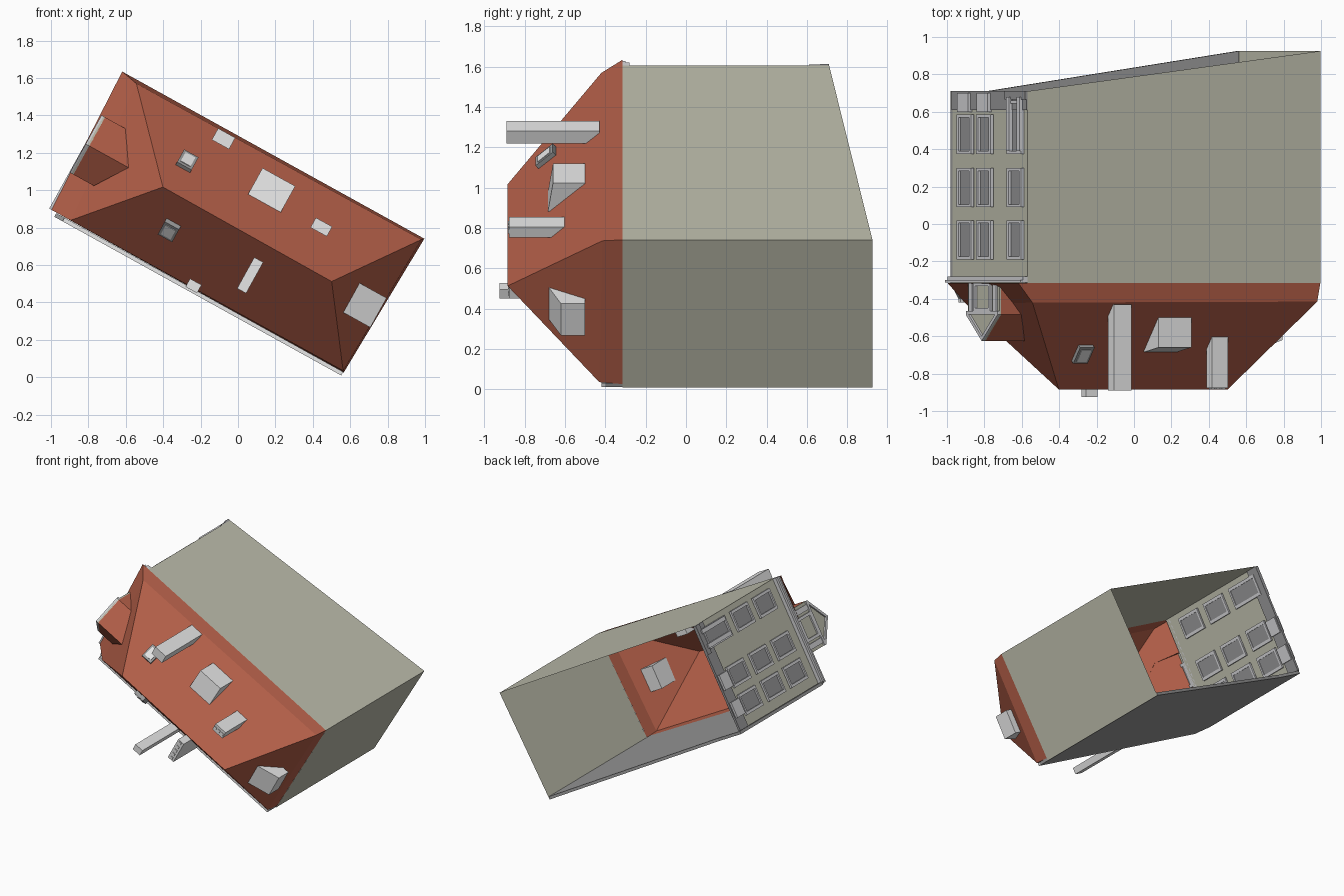
import bpy, bmesh, math
from mathutils import Matrix, Vector

if "Cube" in bpy.data.objects:
    bpy.data.objects.remove(bpy.data.objects["Cube"])

# Local frame: u = along the house, v = across it, h = height.
# The whole house lies on its back (h = -y) and is turned in the x-z plane.
M = Matrix(((.875, .484, 0, -.97), (0, 0, -1, 0), (-.484, .875, 0, .88), (0, 0, 0, 1)))


def material(name, rgb):
    m = bpy.data.materials.new(name)
    m.diffuse_color = (*rgb, 1)
    m.use_nodes = True
    m.node_tree.nodes["Principled BSDF"].inputs["Base Color"].default_value = m.diffuse_color
    return m


RED = material("roof_red", (.455, .115, .066))
WALL = material("olive_wall", (.51, .51, .415))
GREY = material("light_grey", (.80, .80, .80))
FRAME = material("frame_grey", (.66, .66, .68))
PANE = material("pane_grey", (.30, .30, .31))
STONE = material("party_wall_grey", (.33, .33, .33))


def mesh(name, verts, faces, mat):
    bm = bmesh.new()
    vs = [bm.verts.new(M @ Vector(v)) for v in verts]
    for f in faces:
        bm.faces.new([vs[i] for i in f])
    bmesh.ops.recalc_face_normals(bm, faces=bm.faces)
    me = bpy.data.meshes.new(name)
    bm.to_mesh(me)
    bm.free()
    me.materials.append(mat)
    ob = bpy.data.objects.new(name, me)
    bpy.context.collection.objects.link(ob)
    return ob


BOX = [(0, 2, 3, 1), (4, 5, 7, 6), (0, 1, 5, 4), (2, 6, 7, 3), (0, 4, 6, 2), (1, 3, 7, 5)]


def box(name, u, v, h, mat):
    """Box from (min, max) ranges in the local frame."""
    return mesh(name, [(a, b, c) for a in u for b in v for c in h], BOX, mat)


def tilted(name, centre, size, angle, mat):
    """Box turned about the long axis to lie on a roof slope."""
    r = Matrix.Rotation(angle, 3, 'X')
    vs = [Vector(centre) + r @ Vector((a * size[0], b * size[1], c * size[2]))
          for a in (-.5, .5) for b in (-.5, .5) for c in (-.5, .5)]
    return mesh(name, vs, BOX, mat)


def prism(name, pts, a, b, mat, axis=0):
    """Polygon extruded along u (points are v, h) or along v (points are u, h)."""
    n = len(pts)
    vs = [(t, *p) if axis == 0 else (p[0], t, p[1]) for t in (a, b) for p in pts]
    fs = [tuple(range(n)), tuple(range(2 * n - 1, n - 1, -1))]
    fs += [(i, (i + 1) % n, n + (i + 1) % n, n + i) for i in range(n)]
    return mesh(name, vs, fs, mat)


L, W, EAVE = 1.788, .83, .315
C = 1.757                               # length along the party wall
GROUND0, GROUND1 = -.71, -.925          # sloping ground, front to rear

# Outer walls (open underneath)
mesh("side_wall", [(0, W, GROUND0), (L, W, GROUND1), (L, W, EAVE), (0, W, EAVE)], [(0, 1, 2, 3)], WALL)
mesh("rear_wall", [(L, W, GROUND1), (C, -.025, GROUND1), (C, -.025, EAVE), (L, W, EAVE)],
     [(0, 1, 2, 3)], WALL)
mesh("facade_wall", [(0, 0, GROUND0), (0, W, GROUND0), (0, W, EAVE), (0, 0, EAVE)], [(3, 2, 1, 0)], WALL)
prism("party_wall", [(0, GROUND0), (.22, GROUND0), (C - .004, GROUND1), (C - .004, .40), (.05, .40), (0, EAVE)],
      -.025, -.003, STONE, axis=1)
box("party_wall_coping", (.05, C - .004), (-.025, -.003), (.40, .42), GREY)

# Hipped roof: steep curb, then slopes up to the ridge
roof_v = [(-.031, 0, EAVE), (C, -.005, EAVE), (L, W, EAVE), (-.058, W, EAVE),
          (.085, .0, .43), (C - .007, .002, .43), (1.776, .818, .415), (.04, .81, .42),
          (.431, .395, .885), (1.465, .39, .885)]
mesh("hipped_roof", roof_v, [(0, 1, 5, 4), (1, 2, 6, 5), (2, 3, 7, 6), (3, 0, 4, 7),
                             (4, 5, 9, 8), (5, 6, 9), (6, 7, 8, 9), (7, 4, 8)], RED)


# Chimneys, some with rows of pots
def chimney(name, u, v, su, sv, h0, h1, pots=0):
    box(name, (u - su / 2, u + su / 2), (v - sv / 2, v + sv / 2), (h0, h1), GREY)
    for i in range(pots):
        t = (i + .5) / pots - .5
        pu, pv = (u + t * su, v) if su > sv else (u, v + t * sv)
        box(name + "_pot", (pu - .011, pu + .011), (pv - .011, pv + .011), (h1, h1 + .006), GREY)


chimney("chimney_side", .59, .778, .105, .07, .43, .89)
chimney("chimney_short", 1.276, .618, .1, .06, .57, .877, 3)
chimney("chimney_party", .83, .012, .07, .05, .3, .925)
chimney("chimney_long", 1.068, .208, .055, .19, .58, .877, 5)

# Box dormers with gently sloping tops
prism("dormer_side", [(.582, .5), (.742, .5), (.742, .66), (.582, .685)], .848, 1.048, GREY)
prism("dormer_rear", [(1.60, .5), (1.765, .5), (1.765, .62), (1.60, .68)], .275, .455, GREY, axis=1)

# Skylights lying on the two long slopes
for v, s in ((.573, -1), (.214, 1)):
    u = .477 if s < 0 else .573
    h = .42 + .465 * (1 - abs(v - .393) / .41)
    a = s * math.radians(48)
    n = Vector((0, math.sin(-a), math.cos(a)))
    c = Vector((u, v, h + .01))
    tilted("skylight", c, (.088, .115, .04), a, STONE)
    tilted("skylight_pane", c + n * .021, (.06, .08, .006), a, GREY)


# Facade windows: four bars round a recessed pane
def window(name, v, h0, h1, w, out=-.018, inn=.015, bar=.022):
    a, b = v - w / 2, v + w / 2
    box(name + "_pane", (out + .014, inn - .005), (a, b), (h0, h1), PANE)
    for s in ((a, a + bar), (b - bar, b)):
        box(name + "_jamb", (out, inn), s, (h0, h1), FRAME)
    for s in ((h0, h0 + bar * .7), (h1 - bar * .7, h1)):
        box(name + "_rail", (out, inn), (a + bar, b - bar), s, FRAME)


COLUMNS = (.155, .372, .708)
for i, v in enumerate(COLUMNS):
    for j, h in enumerate((-.48, -.195, .085)):
        if (i, j) != (2, 0):
            window("window", v, h - .105, h + .105, .16)

# Entrance with pillars, plus plinth and basement blocks
window("door", .708, -.66, -.375, .16)
for v in (.655, .77):
    box("door_pillar", (-.026, 0), (v - .016, v + .016), (-.68, -.39), FRAME)
box("plinth", (-.008, .01), (0, W), (GROUND0, -.61), PANE)
box("door_step", (-.016, .0), (.60, W), (GROUND0, -.665), PANE)
for v in COLUMNS[:2]:
    box("basement_block", (-.025, .02), (v - .06, v + .06), (-.70, -.60), FRAME)

# Cornice under the eaves
box("cornice", (-.03, .0), (0, W), (.28, .30), FRAME)
box("cornice_lip", (-.045, .0), (0, W), (.30, .314), FRAME)

# Attic gable dormer over the facade: red roof, olive gable front
V0, VM, V1, E, R = .222, .397, .572, .485, .625
mesh("attic_dormer_roof",
     [(-.02, V0, EAVE), (-.02, V0, E), (-.02, VM, R), (-.02, V1, E), (-.02, V1, EAVE),
      (.0, V0, EAVE), (.105, V0, E), (.22, VM, R), (.105, V1, E), (.0, V1, EAVE)],
     [(0, 1, 6, 5), (1, 2, 7, 6), (2, 3, 8, 7), (3, 4, 9, 8)], RED)
prism("attic_gable", [(V0, EAVE), (V1, EAVE), (V1, E), (VM, R), (V0, E)], -.03, -.018, WALL)
for a in (V0, V1):                       # pediment rims
    s = 1 if a == V0 else -1
    prism("pediment_rim", [(a, E), (VM, R), (VM, R - .025), (a + s * .032, E)], -.042, -.02, FRAME)
box("pediment_base", (-.042, -.02), (V0, V1), (E - .02, E), FRAME)
for v in (.265, .53):
    box("attic_pillar", (-.038, -.02), (v - .02, v + .02), (EAVE, E - .02), FRAME)
window("attic_window", VM, EAVE, E - .02, .19, -.042, -.005)
